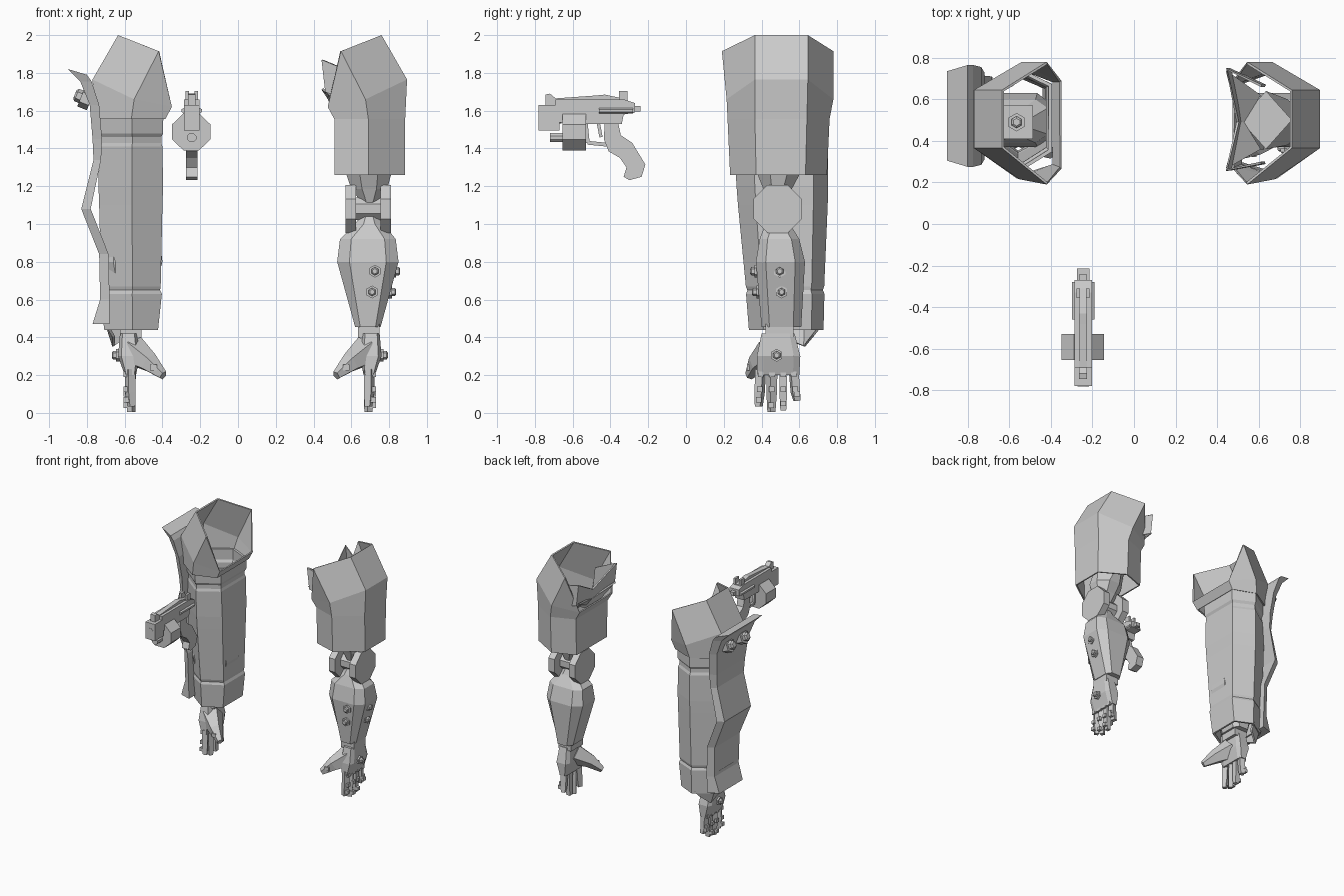
import bpy, bmesh, math
from mathutils import Vector

old = bpy.data.objects.get("Cube")
if old:
    bpy.data.objects.remove(old, do_unlink=True)

grey = bpy.data.materials.new("plain_grey")
grey.use_nodes = True
grey.diffuse_color = (0.6, 0.6, 0.6, 1)
grey.node_tree.nodes["Principled BSDF"].inputs["Base Color"].default_value = (0.6, 0.6, 0.6, 1)

MIRROR = 0.125  # the two arms mirror about half of this x


def add_object(name, bm, closed=True, wall=0):
    bmesh.ops.remove_doubles(bm, verts=bm.verts, dist=0.0005)
    if closed:
        bmesh.ops.recalc_face_normals(bm, faces=bm.faces)
    mesh = bpy.data.meshes.new(name)
    bm.to_mesh(mesh)
    bm.free()
    mesh.materials.append(grey)
    obj = bpy.data.objects.new(name, mesh)
    bpy.context.collection.objects.link(obj)
    if wall:
        solid = obj.modifiers.new("wall", 'SOLIDIFY')
        solid.thickness = wall
        solid.offset = -1
    return obj


def loft(name, rings, closed=True, wall=0, open_last=False, around=True):
    """Skin a stack of rings, bottom to top."""
    bm = bmesh.new()
    rows = [[bm.verts.new(p) for p in ring] for ring in rings]
    n = len(rows[0])
    for k in range(len(rows) - 1):
        for i in range(n if around else n - 1):
            if open_last and k == len(rows) - 2 and i == n - 1:
                continue
            j = (i + 1) % n
            bm.faces.new((rows[k][i], rows[k][j], rows[k + 1][j], rows[k + 1][i]))
    if closed:
        bm.faces.new(rows[0][::-1])
        bm.faces.new(rows[-1])
    return add_object(name, bm, closed, wall)


def ring(x0, x1, y0, y1, z, c=0.3):
    """Rectangle with corners cut by the fraction c."""
    dx, dy = (x1 - x0) * c, (y1 - y0) * c
    return [(x0 + dx, y0, z), (x1 - dx, y0, z), (x1, y0 + dy, z), (x1, y1 - dy, z),
            (x1 - dx, y1, z), (x0 + dx, y1, z), (x0, y1 - dy, z), (x0, y0 + dy, z)]


def rod(name, points, radii, n=6):
    points = [Vector(p) for p in points]
    turn = (points[-1] - points[0]).to_track_quat('Z', 'Y')
    rings = []
    for p, r in zip(points, radii):
        angles = [math.tau * (i + 0.5) / n for i in range(n)]
        rings.append([p + turn @ Vector((r * math.cos(a), r * math.sin(a), 0)) for a in angles])
    return loft(name, rings)


def box(name, x0, x1, y0, y1, z0, z1):
    corners = [(x0, y0), (x1, y0), (x1, y1), (x0, y1)]
    return loft(name, [[(x, y, z) for x, y in corners] for z in (z0, z1)])


def slab(name, outline, half, x=-0.245):
    """Side outline in y and z, given width along x."""
    return loft(name, [[(x + s * half, y, z) for y, z in outline] for s in (-1, 1)])


def bolt(name, place, direction, size=1):
    p, d = Vector(place), Vector(direction).normalized() * size
    washer = rod(name + "_washer", [p - d * 0.02, p + d * 0.014], [0.034 * size] * 2)
    head = rod(name + "_head", [p, p + d * 0.03, p + d * 0.036], [0.022 * size, 0.022 * size, 0.014 * size])
    return [washer, head]


def flip(obj, keep=False):
    """Move a part to the right arm, or copy it there when keep is set."""
    if keep:
        twin = obj.copy()
        twin.data = obj.data.copy()
        twin.name = "right_" + obj.name
        obj.name = "left_" + obj.name
        bpy.context.collection.objects.link(twin)
        obj = twin
    for v in obj.data.vertices:
        v.co.x = MIRROR - v.co.x
    obj.data.flip_normals()


# Shoulder armour, open towards the body at the top
base = [(0.51, 0.28), (0.69, 0.22), (0.885, 0.365), (0.885, 0.64), (0.69, 0.76), (0.51, 0.69)]
collar = [(x, y, 1.555) for x, y in base]
brow = [(0.475, 0.265, 1.62), (0.675, 0.215, 1.66), (0.895, 0.365, 1.765),
        (0.895, 0.645, 1.765), (0.665, 0.78, 1.66), (0.475, 0.69, 1.62)]
front_tip, back_tip = (0.545, 0.19, 1.915), (0.545, 0.78, 1.915)
crest = [front_tip, front_tip, (0.76, 0.365, 2), (0.76, 0.645, 2), back_tip, back_tip]
shared = [loft("shoulder_armour", [collar, brow, crest], False, 0.012, True)]

# Forearm, wrist and hand
shared.append(loft("forearm", [
    ring(0.62, 0.755, 0.4, 0.61, 0.455, 0.2), ring(0.525, 0.85, 0.37, 0.63, 0.8, 0.2),
    ring(0.54, 0.835, 0.39, 0.6, 0.92, 0.2), ring(0.62, 0.77, 0.42, 0.55, 1.0),
    ring(0.66, 0.73, 0.45, 0.52, 1.06)]))
shared.append(box("wrist", 0.635, 0.75, 0.42, 0.57, 0.4, 0.47))
shared.append(loft("palm", [
    ring(0.665, 0.725, 0.375, 0.6, 0.2, 0.15), ring(0.645, 0.76, 0.375, 0.605, 0.3, 0.15),
    ring(0.66, 0.75, 0.4, 0.575, 0.42, 0.15)]))
shared.append(rod("thumb", [(0.69, 0.46, 0.33), (0.595, 0.38, 0.265), (0.52, 0.335, 0.198)],
                  [0.088, 0.055, 0.025], 5))
shared.append(box("thumb_joint", 0.555, 0.59, 0.322, 0.35, 0.225, 0.255))
for i, (top, tip, end) in enumerate([(0.395, 0.385, 0.03), (0.455, 0.452, 0),
                                     (0.515, 0.515, 0.01), (0.57, 0.588, 0.06)]):
    middle = (top + tip) / 2
    name = "finger_" + str(i + 1)
    shared.append(rod(name, [(0.695, top, 0.23), (0.695, middle, 0.11), (0.69, tip, end + 0.004)],
                      [0.03, 0.029, 0.022], 4))
    for z, y in ((0.205, top), (0.125, middle), (end + 0.04, tip)):
        shared.append(box(name + "_knuckle", 0.7, 0.73, y - 0.015, y + 0.015, z - 0.014, z + 0.014))
shared += bolt("hand_bolt", (0.757, 0.48, 0.305), (1, 0, 0))
for part in shared:
    flip(part, True)

# Left forearm bolts
for z, x, y, side in ((0.75, 0.725, 0.376, 0.822), (0.64, 0.71, 0.386, 0.8)):
    bolt("left_front_bolt", (x, y, z), (0, -1, 0))
    bolt("left_side_bolt", (side, y + 0.12, z), (1, 0, 0))

# Left arm: skirt of the armour, upper arm and elbow
skirt = [(x, 0.49 + (y - 0.49) * 0.95, 1.26) for x, y in base]
loft("left_shoulder_skirt", [skirt, collar], False, 0.012)
loft("left_upper_arm", [
    ring(0.665, 0.73, 0.44, 0.53, 1.1), ring(0.6, 0.79, 0.41, 0.56, 1.185),
    ring(0.575, 0.81, 0.38, 0.6, 1.26), ring(0.51, 0.76, 0.36, 0.64, 1.5, 0.5),
    ring(0.51, 0.76, 0.36, 0.64, 1.6, 0.5)])
for name, x in (("inner", 0.57), ("outer", 0.755)):
    rod("left_elbow_disc_" + name, [(x, 0.485, 1.08), (x + 0.055, 0.485, 1.08)], [0.138] * 2, 8)
rod("left_elbow_axle", [(0.58, 0.485, 1.08), (0.8, 0.485, 1.08)], [0.065] * 2, 8)

# Folded collar dipping towards the middle of the shoulder opening
fold = [(0.61, 0.3, 1.8), (0.45, 0.265, 1.87), (0.505, 0.49, 1.73), (0.45, 0.74, 1.87), (0.61, 0.66, 1.8)]
loft("left_inner_collar", [[(x + 0.02, y, z - 0.17) for x, y, z in fold], fold], False, 0.012, around=False)
loft("left_collar_funnel", [[(0.61, 0.36, 1.6), (0.53, 0.49, 1.6), (0.61, 0.62, 1.6)],
                            [(0.45, 0.27, 1.72), (0.51, 0.49, 1.66), (0.45, 0.735, 1.72)]],
     False, 0.012, around=False)

# Right arm: long faceted sleeve with two grooves
tube = [(0.525, 0.35), (0.685, 0.25), (0.86, 0.39), (0.86, 0.63), (0.685, 0.75), (0.525, 0.67)]
steps = [(0.44, 0.85, 0.79), (0.63, 0.98, 0.83), (0.65, 0.92, 0.8), (0.67, 0.94, 0.83),
         (1.1, 1, 0.95), (1.2, 1.02, 0.97), (1.41, 1, 0.99), (1.43, 0.96, 0.96),
         (1.46, 0.96, 0.96), (1.48, 1.02, 1.01), (1.57, 1.03, 1.02)]
rings = []
for z, sx, sy in steps:
    mid = 0.5 + (1.57 - z) * 0.027
    rings.append([(0.68 + (x - 0.68) * sx, mid + (y - 0.5) * sy, z) for x, y in tube])
flip(loft("right_sleeve", rings, False, 0.02))
flip(loft("right_cuff_flap", [
    [(0.79, 0.5, 0.4), (0.79, 0.63, 0.35), (0.71, 0.68, 0.41)],
    [(0.825, 0.45, 0.46), (0.825, 0.63, 0.46), (0.7, 0.72, 0.46)]], False, 0.015, around=False))
flip(box("right_arm_core", 0.61, 0.765, 0.41, 0.57, 0.9, 1.3))
for part in bolt("right_core_bolt", (0.69, 0.49, 1.3), (0, 0, 1), 1.3):
    flip(part)

# Bent guard plate with bevelled sides on the outside of the sleeve
guard = [(-0.77, 0.47, 0.09, 0.18), (-0.73, 0.6, 0.05, 0.185), (-0.735, 0.84, 0.05, 0.19),
         (-0.83, 1.08, 0.05, 0.2), (-0.765, 1.34, 0.04, 0.2), (-0.77, 1.45, 0.05, 0.21),
         (-0.785, 1.63, 0.05, 0.235), (-0.835, 1.755, 0.06, 0.245), (-0.9, 1.82, 0.1, 0.245)]
plate = []
for x, z, deep, w in guard:
    low = z - 0.03 if z > 1.8 else z
    plate.append([(x, 0.55 - w, z), (x + deep, 0.52 - w, low), (x + deep, 0.52 + w, low), (x, 0.49 + w, z)])
loft("right_guard_plate", plate)
for y in (0.43, 0.61):
    bolt("guard_bolt", (-0.81, y, 1.665), (-1, 0, 0.4), 1.6)

# Pistol
slab("pistol_body", [(-0.69, 1.54), (-0.6, 1.53), (-0.34, 1.53), (-0.33, 1.58), (-0.27, 1.59),
                     (-0.27, 1.64), (-0.33, 1.66), (-0.69, 1.66)], 0.042)
slab("pistol_barrel_block", [(-0.78, 1.495), (-0.67, 1.495), (-0.67, 1.63), (-0.78, 1.63)], 0.042)
slab("pistol_top_rail", [(-0.745, 1.62), (-0.745, 1.685), (-0.72, 1.69), (-0.69, 1.665),
                         (-0.48, 1.68), (-0.43, 1.685), (-0.31, 1.66), (-0.31, 1.62)], 0.02)
rod("pistol_muzzle", [(-0.245, -0.782, 1.56), (-0.245, -0.66, 1.56)], [0.03] * 2, 8)
rod("pistol_lower_tube", [(-0.245, -0.72, 1.457), (-0.245, -0.62, 1.457)], [0.026] * 2, 8)
drum = [(x, z) for x, z, y in ring(-0.35, -0.145, 1.39, 1.585, 0)]
loft("pistol_drum", [[(x, y, z) for x, z in drum] for y in (-0.655, -0.53)])
slab("pistol_grip", [(-0.43, 1.54), (-0.36, 1.54), (-0.345, 1.47), (-0.285, 1.43), (-0.215, 1.315),
                     (-0.235, 1.25), (-0.3, 1.232), (-0.33, 1.25), (-0.315, 1.3), (-0.35, 1.35),
                     (-0.41, 1.385), (-0.435, 1.45)], 0.03)
guard_points = [(-0.53, 1.53), (-0.52, 1.43), (-0.42, 1.42)]
for (y0, z0), (y1, z1) in zip(guard_points, guard_points[1:]):
    rod("pistol_trigger_guard", [(-0.245, y0, z0), (-0.245, y1, z1)], [0.014] * 2, 4)
rod("pistol_trigger", [(-0.245, -0.465, 1.54), (-0.245, -0.45, 1.46)], [0.012] * 2, 4)
for x in (-0.268, -0.222):
    box("pistol_rear_sight", x - 0.009, x + 0.009, -0.355, -0.31, 1.63, 1.705)
box("pistol_hammer", -0.262, -0.228, -0.3, -0.24, 1.595, 1.625)
for s in (-1, 1):
    rod("pistol_side_rod", [(-0.245 + s * 0.042, -0.46, 1.6), (-0.245 + s * 0.042, -0.28, 1.6)], [0.014] * 2, 6)
